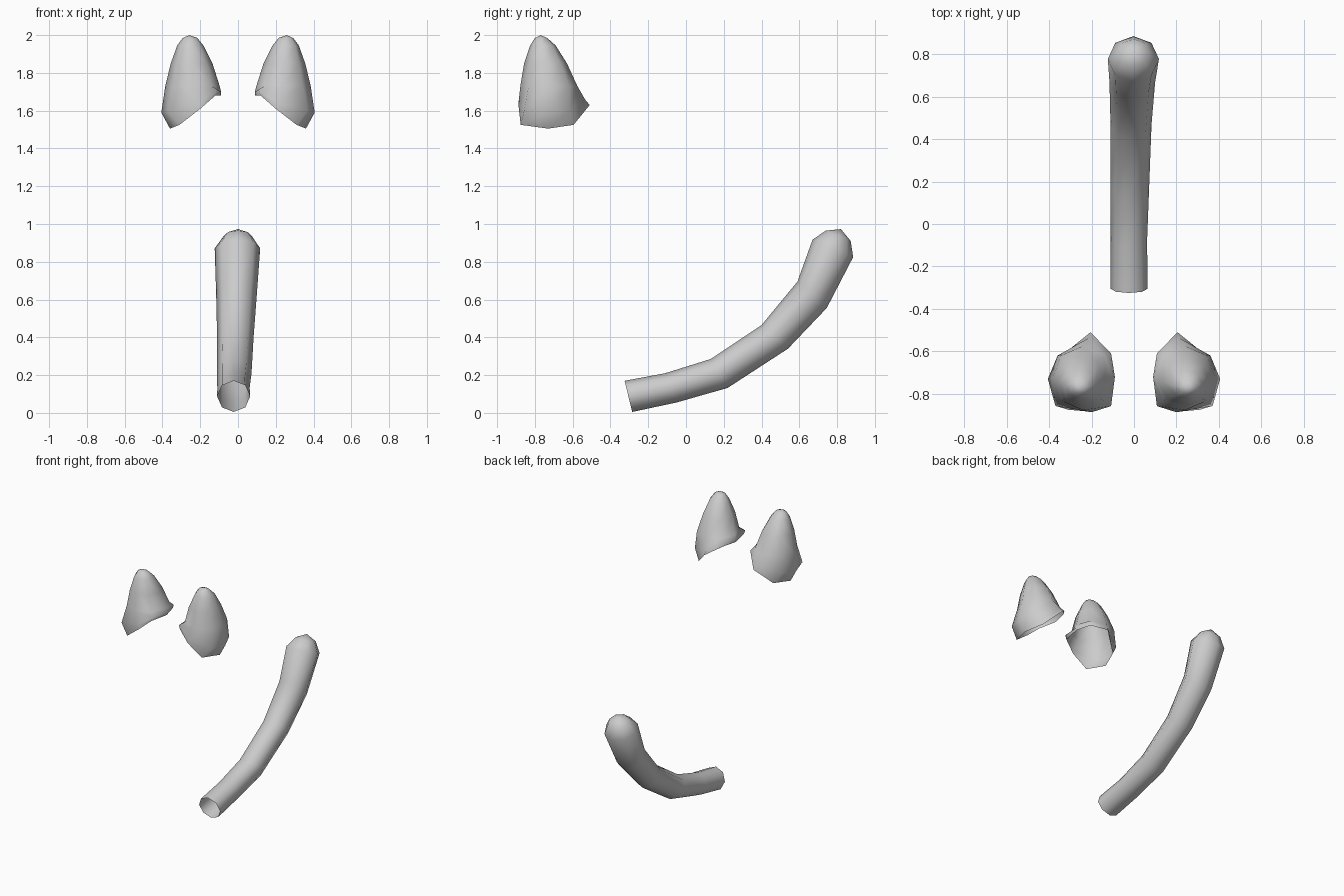
import bpy, bmesh
from math import cos, sin, pi, hypot
from mathutils import Vector

if "Cube" in bpy.data.objects:
    bpy.data.objects.remove(bpy.data.objects["Cube"])

SIDES = 8


def loft(name, rings, tip):
    """Skin a list of rings, close with a tip vertex, leave the start open."""
    bm = bmesh.new()
    loops = [[bm.verts.new(p) for p in ring] for ring in rings]
    end = bm.verts.new(tip)
    for a, b in zip(loops, loops[1:]):
        for i in range(SIDES):
            j = (i + 1) % SIDES
            bm.faces.new((a[i], a[j], b[j], b[i]))
    for i in range(SIDES):
        bm.faces.new((loops[-1][i], loops[-1][(i + 1) % SIDES], end))
    bmesh.ops.recalc_face_normals(bm, faces=bm.faces)
    mesh = bpy.data.meshes.new(name)
    bm.to_mesh(mesh)
    bm.free()
    mesh.shade_smooth()
    obj = bpy.data.objects.new(name, mesh)
    bpy.context.collection.objects.link(obj)
    return obj


# Tail: each section is (centre x, upper y, upper z, lower y, lower z)
sections = [
    (-0.023, -0.325, 0.17, -0.285, 0.005),
    (-0.024, -0.11, 0.21, -0.05, 0.055),
    (-0.020, 0.13, 0.285, 0.22, 0.132),
    (-0.014, 0.40, 0.465, 0.54, 0.34),
    (-0.008, 0.59, 0.695, 0.745, 0.555),
    (-0.003, 0.67, 0.917, 0.885, 0.825),
    (-0.001, 0.74, 0.965, 0.872, 0.91),
]
tail_rings = []
for x, y1, z1, y2, z2 in sections:
    mid = Vector((x, (y1 + y2) / 2, (z1 + z2) / 2))
    up = Vector((x, y1, z1)) - mid
    side = Vector((up.length * 1.03, 0, 0))
    tail_rings.append([mid + up * cos(k * pi / 4) + side * sin(k * pi / 4)
                       for k in range(SIDES)])
loft("tail", tail_rings, (0, 0.82, 0.973))

# Ear: slanted open rim, widest ring, then rounded rings up to the tip
rim = [(0.36, -0.73, 1.505), (0.31, -0.595, 1.525), (0.205, -0.51, 1.63),
       (0.12, -0.605, 1.68), (0.09, -0.72, 1.68), (0.12, -0.86, 1.68),
       (0.20, -0.885, 1.61), (0.31, -0.875, 1.525)]
wide = [(0.406, -0.73, 1.59), (0.36, -0.62, 1.60), (0.21, -0.535, 1.66),
        (0.108, -0.61, 1.71), (0.09, -0.72, 1.70), (0.108, -0.858, 1.71),
        (0.20, -0.887, 1.64), (0.37, -0.857, 1.60)]
# (x inner, x outer, y front, y back, z)
levels = [(0.097, 0.385, -0.877, -0.575, 1.73),
          (0.135, 0.356, -0.857, -0.63, 1.85),
          (0.183, 0.322, -0.825, -0.69, 1.945),
          (0.215, 0.292, -0.80, -0.735, 1.985)]
ear_rings = [rim, wide]
for x0, x1, y0, y1, z in levels:
    cx, cy, rx, ry = (x0 + x1) / 2, (y0 + y1) / 2, (x1 - x0) / 2, (y1 - y0) / 2
    ear_rings.append([(cx + rx * cos(k * pi / 4), cy + ry * sin(k * pi / 4), z)
                      for k in range(SIDES)])
ears = loft("ears", ear_rings, (0.258, -0.77, 2.0))
mirror = ears.modifiers.new("mirror", "MIRROR")
mirror.use_mirror_merge = False
